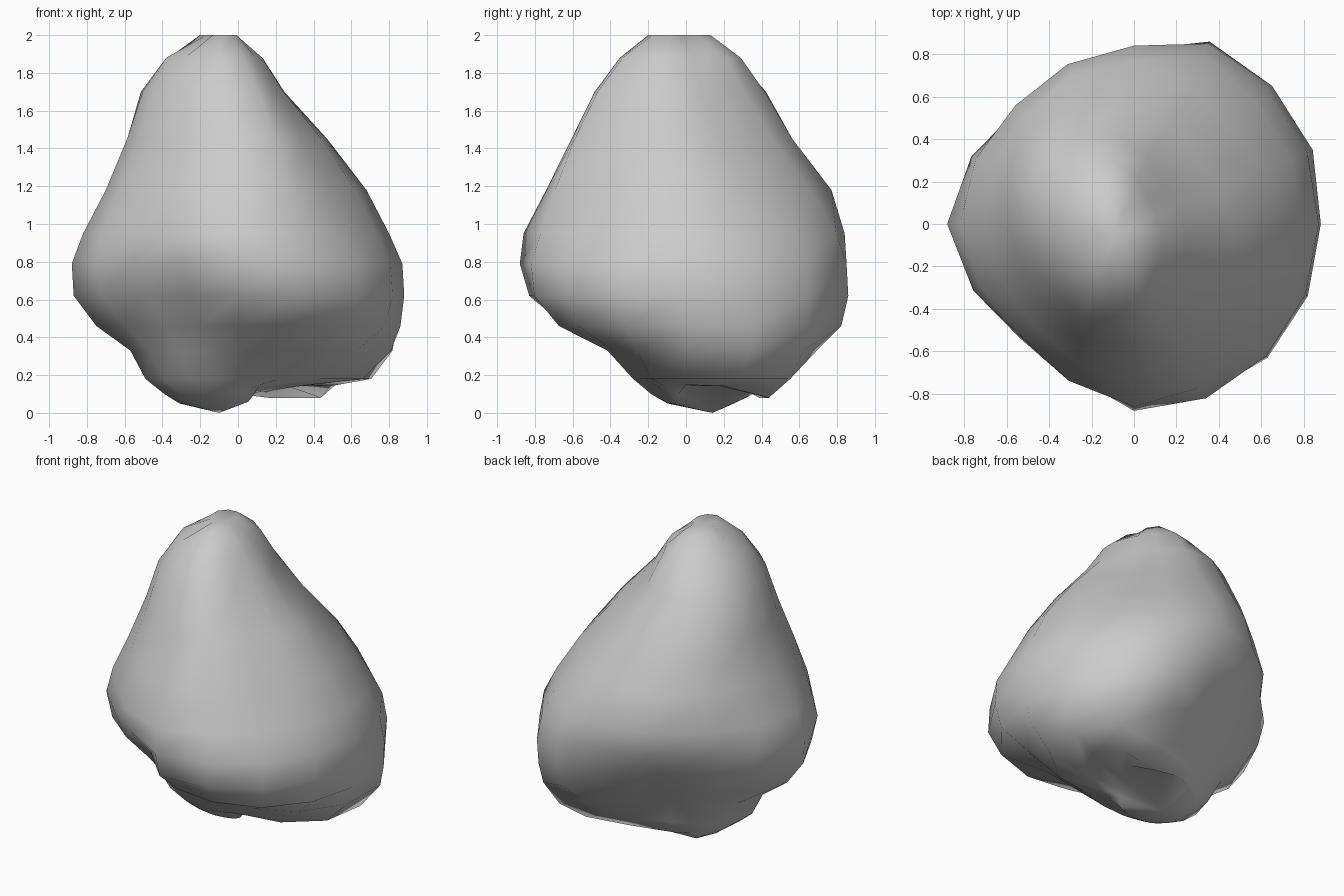
import bpy, bmesh, math

# Cross-sections of the lumpy pear-shaped boulder:
# height, then radius towards E, NE, N, NW, W, SW, S, SE
SECTIONS = [
    (0.05, .12, .30, .34, .36, .29, .14, .08, .08),
    (0.10, .38, .62, .39, .40, .39, .24, .16, .16),
    (0.18, .66, .78, .44, .44, .49, .34, .28, .31),
    (0.33, .81, .88, .50, .52, .57, .44, .40, .54),
    (0.46, .86, .91, .61, .60, .75, .54, .64, .81),
    (0.62, .88, .92, .73, .69, .87, .69, .83, .89),
    (0.79, .87, .89, .82, .77, .88, .76, .88, .88),
    (0.95, .80, .81, .84, .79, .82, .75, .86, .79),
    (1.18, .68, .65, .77, .73, .70, .67, .74, .67),
    (1.45, .51, .46, .58, .63, .55, .53, .59, .53),
    (1.70, .32, .30, .45, .51, .43, .41, .45, .37),
    (1.88, .22, .22, .33, .31, .29, .27, .31, .26),
    (2.00, .06, .06, .17, .16, .08, .06, .16, .12),
]
# Back lobe and front hollow: height -> radius towards NNE and SSW
LOBES = {
    0.10: (.42, .20), 0.18: (.54, .30), 0.33: (.75, .42), 0.46: (.89, .51),
    0.62: (.93, .63), 0.79: (.92, .77), 0.95: (.86, .80),
}
# Front ridge running down from the summit: height -> radius towards SSE
RIDGE = {1.18: .75, 1.45: .62, 1.70: .47, 1.88: .32}
# Undercut between bottom bulge and right foot: height -> (rise, direction)
UNDERCUT = {0.05: (.12, .7), 0.10: (.05, -.2)}
SIDES = 16


def radius(r, t):
    """Smooth closed curve through the eight radii."""
    i, f = int(t), t - int(t)
    a, b, c, d = (r[(i + k) % 8] for k in (-1, 0, 1, 2))
    return b + 0.5 * f * (c - a + f * (2*a - 5*b + 4*c - d + f * (3*(b - c) + d - a)))


bm = bmesh.new()

# Body: one ring of vertices per section, the upper ones leaning to the left
rings = []
for z, *r in SECTIONS:
    lean = min(max((z - 1.2) / 0.6, 0), 1)
    radii = [radius(r, s / 2) for s in range(SIDES)]
    if z in LOBES:
        radii[3], radii[11] = LOBES[z]
    radii[13] = RIDGE.get(z, radii[13])
    rise, way = UNDERCUT.get(z, (0, 0))
    ring = []
    for s, d in enumerate(radii):
        a = math.tau * s / SIDES
        lift = rise * max(0, math.cos(a - way))
        if z == 0.10 and s in (2, 3):
            lift = -0.02  # tip of the foot
        ring.append(bm.verts.new((d * math.cos(a) - .09 * lean,
                                  d * math.sin(a) - .04 * lean, z + lift)))
    rings.append(ring)
for lo, hi in zip(rings, rings[1:]):
    for s in range(SIDES):
        n = (s + 1) % SIDES
        bm.faces.new((lo[s], lo[n], hi[n], hi[s]))

# Rounded bottom and flat summit
for ring, tip in ((rings[0], (-.10, .14, 0)), (rings[-1], (-.09, -.04, 2.0))):
    v = bm.verts.new(tip)
    for s in range(SIDES):
        bm.faces.new((ring[s], ring[(s + 1) % SIDES], v))

bmesh.ops.recalc_face_normals(bm, faces=bm.faces)
for f in bm.faces:
    f.smooth = True
mesh = bpy.data.meshes.new("boulder")
bm.to_mesh(mesh)
bm.free()
bpy.context.collection.objects.link(bpy.data.objects.new("boulder", mesh))
